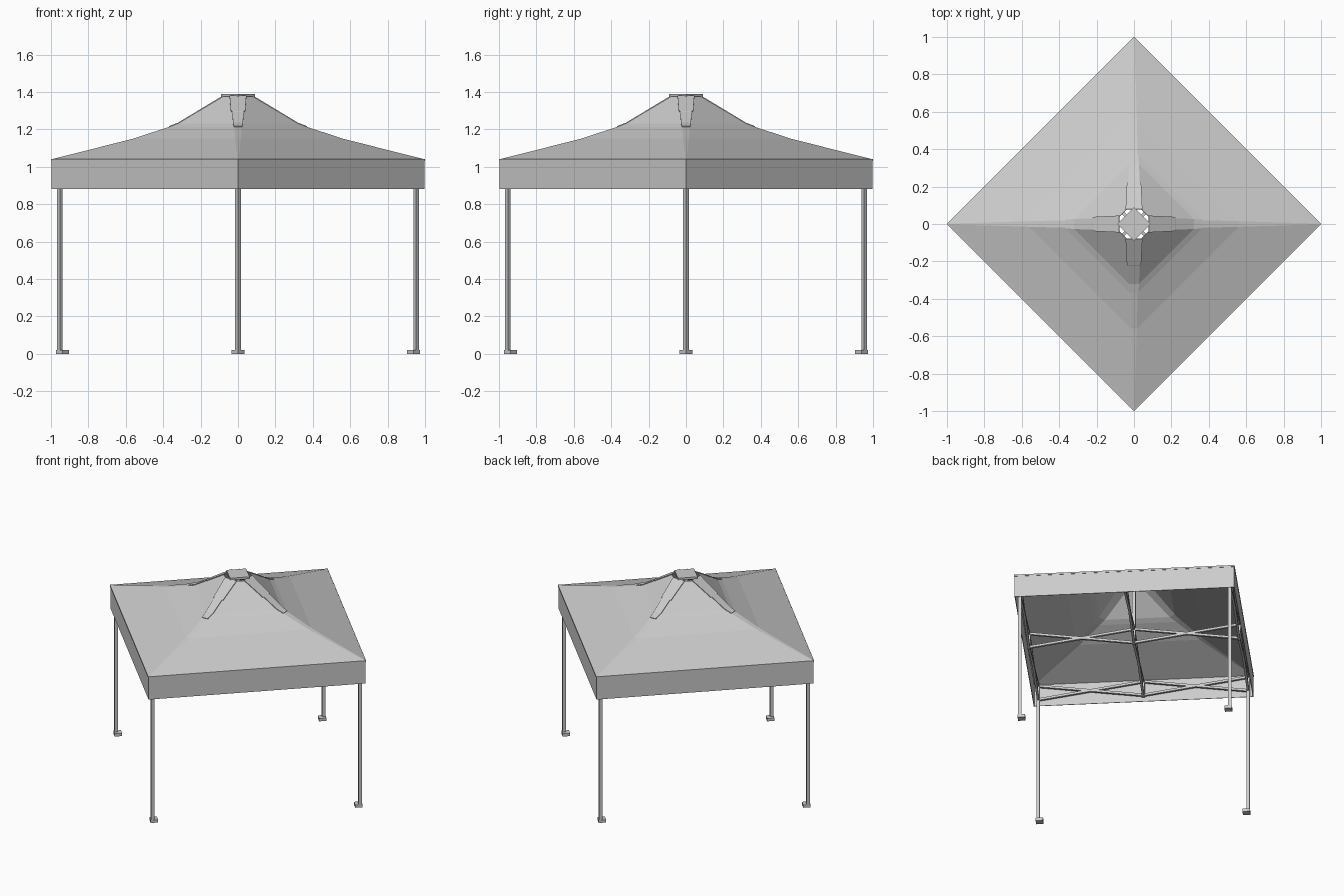
import bpy
import bmesh
from math import pi
from mathutils import Vector, Matrix

if "Cube" in bpy.data.objects:
    bpy.data.objects.remove(bpy.data.objects["Cube"])

grey = bpy.data.materials.new("light grey")
grey.use_nodes = True
grey.diffuse_color = (0.6, 0.6, 0.6, 1)
grey.node_tree.nodes["Principled BSDF"].inputs["Base Color"].default_value = (0.6, 0.6, 0.6, 1)


def finish(name, bm, thickness=0):
    """Turn a bmesh into a named object, optionally as a thin shell."""
    bmesh.ops.recalc_face_normals(bm, faces=bm.faces)
    mesh = bpy.data.meshes.new(name)
    bm.to_mesh(mesh)
    bm.free()
    mesh.materials.append(grey)
    obj = bpy.data.objects.new(name, mesh)
    bpy.context.collection.objects.link(obj)
    if thickness:
        shell = obj.modifiers.new("thickness", "SOLIDIFY")
        shell.thickness = thickness
    return obj


def loft(bm, rings, closed=True):
    """Bridge successive rings of points with quads."""
    loops = [[bm.verts.new(p) for p in ring] for ring in rings]
    n = len(loops[0])
    for a, b in zip(loops, loops[1:]):
        for i in range(n if closed else n - 1):
            j = (i + 1) % n
            bm.faces.new((a[i], a[j], b[j], b[i]))


def beam(bm, start, end, radius, roll=pi / 4):
    """Square bar between two points."""
    start, end = Vector(start), Vector(end)
    way = end - start
    turn = way.to_track_quat("Z", "Y").to_matrix().to_4x4()
    place = Matrix.Translation((start + end) / 2) @ turn @ Matrix.Rotation(roll, 4, "Z")
    bmesh.ops.create_cone(bm, cap_ends=True, segments=4, radius1=radius,
                          radius2=radius, depth=way.length, matrix=place)


def spin(k):
    return Matrix.Rotation(k * pi / 2, 4, "Z")


# Canopy: square roof with narrow bevelled ridges (reach, half width, height)
profile = [(0.998, 0.002, 1.04), (0.56, 0.015, 1.15), (0.37, 0.02, 1.213),
           (0.32, 0.025, 1.232), (0.085, 0.035, 1.375)]
bm = bmesh.new()
loft(bm, [[spin(k) @ Vector((r, side * w, z)) for k in range(4) for side in (-1, 1)]
          for r, w, z in profile])
finish("canopy", bm, 0.004)

# Reinforcing strips over the upper ridges, stepping narrower as they descend
strip = [(0.08, 0.045, 1.381), (0.22, 0.038, 1.297), (0.221, 0.03, 1.296),
         (0.32, 0.027, 1.236), (0.37, 0.022, 1.217)]
for k in range(4):
    bm = bmesh.new()
    loft(bm, [[spin(k) @ Vector((r, side * w, z)) for side in (-1, 1)]
              for r, w, z in strip], closed=False)
    finish(f"ridge_strip_{k + 1}", bm, 0.005)

# Valance hanging from the eaves, with a slim rim at the top
for name, reach, low, high in (("valance", 0.997, 0.88, 1.035),
                               ("eave_rim", 1.0, 1.03, 1.042)):
    bm = bmesh.new()
    loft(bm, [[spin(k) @ Vector((reach, 0, z)) for k in range(4)] for z in (low, high)])
    finish(name, bm, 0.005)

# Peak cap
bm = bmesh.new()
beam(bm, (0, 0, 1.374), (0, 0, 1.39), 0.09, 0)
finish("peak_cap", bm)

# Legs and foot plates
corners = [spin(k) @ Vector((0.953, 0, 0)) for k in range(4)]
up = Vector((0, 0, 1))
for k, c in enumerate(corners):
    bm = bmesh.new()
    beam(bm, c, c + up * 1.03, 0.015, 0)
    finish(f"leg_{k + 1}", bm)
    bm = bmesh.new()
    foot = c * 0.985
    beam(bm, foot, foot + up * 0.02, 0.034, 0)
    finish(f"foot_{k + 1}", bm)


def scissor(bm, a, b):
    """One crossed pair of bars between two uprights."""
    low, high = up * 0.91, up * 1.01
    beam(bm, a + low, b + high, 0.011)
    beam(bm, a + high, b + low, 0.011)


# Folding trusses along each side and across the middle
hub = Vector((0, 0, 0))
for k in range(4):
    a, b = corners[k], corners[(k + 1) % 4]
    middle = (a + b) / 2
    bm = bmesh.new()
    scissor(bm, a, middle)
    scissor(bm, middle, b)
    beam(bm, middle + up * 0.9, middle + up * 1.02, 0.014, 0)
    finish(f"side_truss_{k + 1}", bm)
    bm = bmesh.new()
    scissor(bm, middle, hub)
    finish(f"cross_truss_{k + 1}", bm)

# Centre pole holding up the peak
bm = bmesh.new()
beam(bm, (0, 0, 0.9), (0, 0, 1.376), 0.015, 0)
finish("centre_pole", bm)
